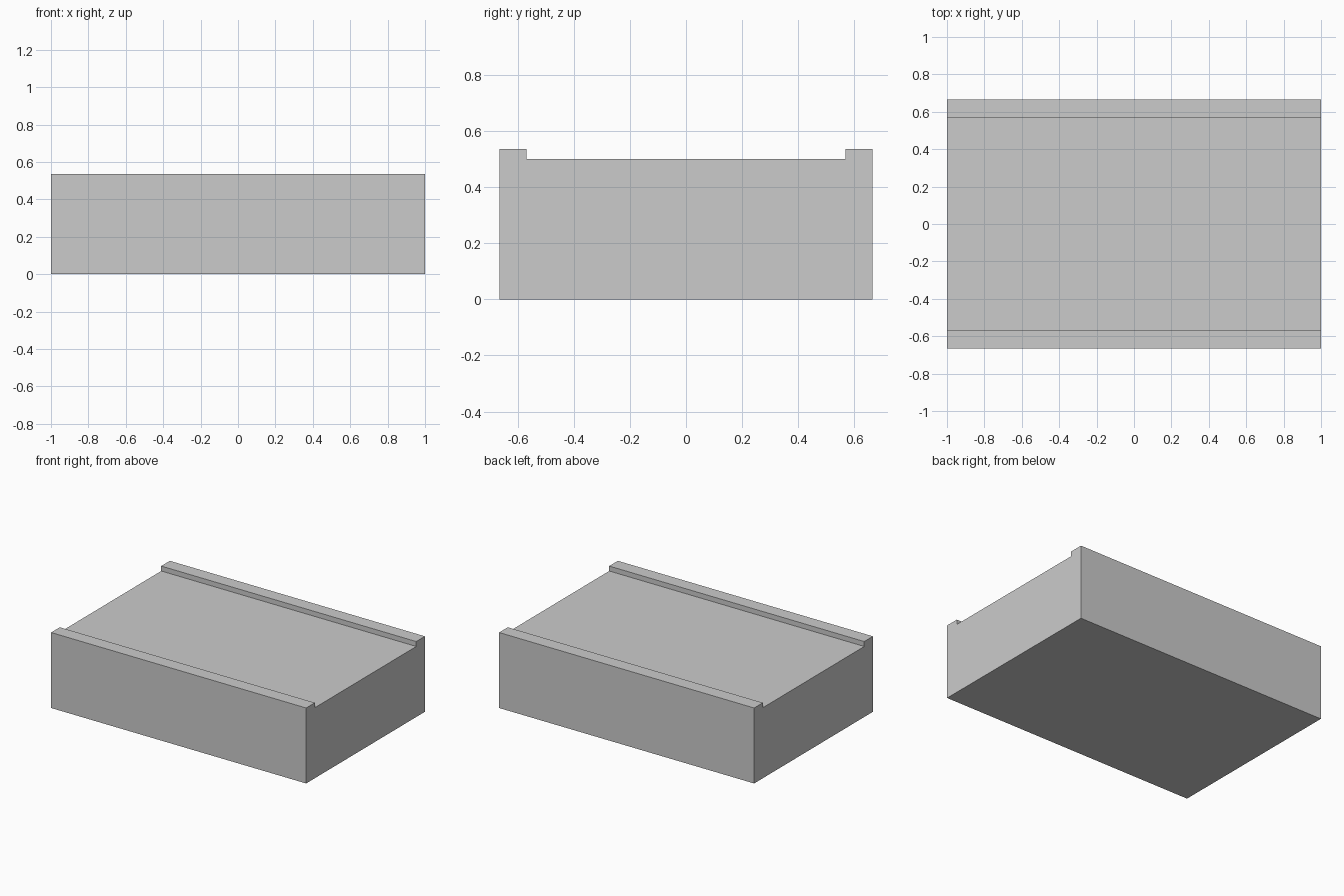
import bpy, bmesh

if "Cube" in bpy.data.objects:
    bpy.data.objects.remove(bpy.data.objects["Cube"])

LENGTH = 2.0
HALF_DEPTH, LIP_INNER = 0.665, 0.568
TOP, FLOOR = 0.535, 0.5

# Half of the cross-section (y, z), mirrored to make the full profile
half = [(HALF_DEPTH, 0), (HALF_DEPTH, TOP), (LIP_INNER, TOP), (LIP_INNER, FLOOR)]
profile = half + [(-y, z) for y, z in reversed(half)]

# Block with two raised side rails, extruded along x
bm = bmesh.new()
face = bm.faces.new([bm.verts.new((-LENGTH / 2, y, z)) for y, z in profile])
ext = bmesh.ops.extrude_face_region(bm, geom=[face], use_keep_orig=True)
new_verts = [g for g in ext["geom"] if isinstance(g, bmesh.types.BMVert)]
bmesh.ops.translate(bm, verts=new_verts, vec=(LENGTH, 0, 0))
bmesh.ops.recalc_face_normals(bm, faces=bm.faces)

mesh = bpy.data.meshes.new("railed_block")
bm.to_mesh(mesh)
bm.free()
bpy.context.collection.objects.link(bpy.data.objects.new("railed_block", mesh))
